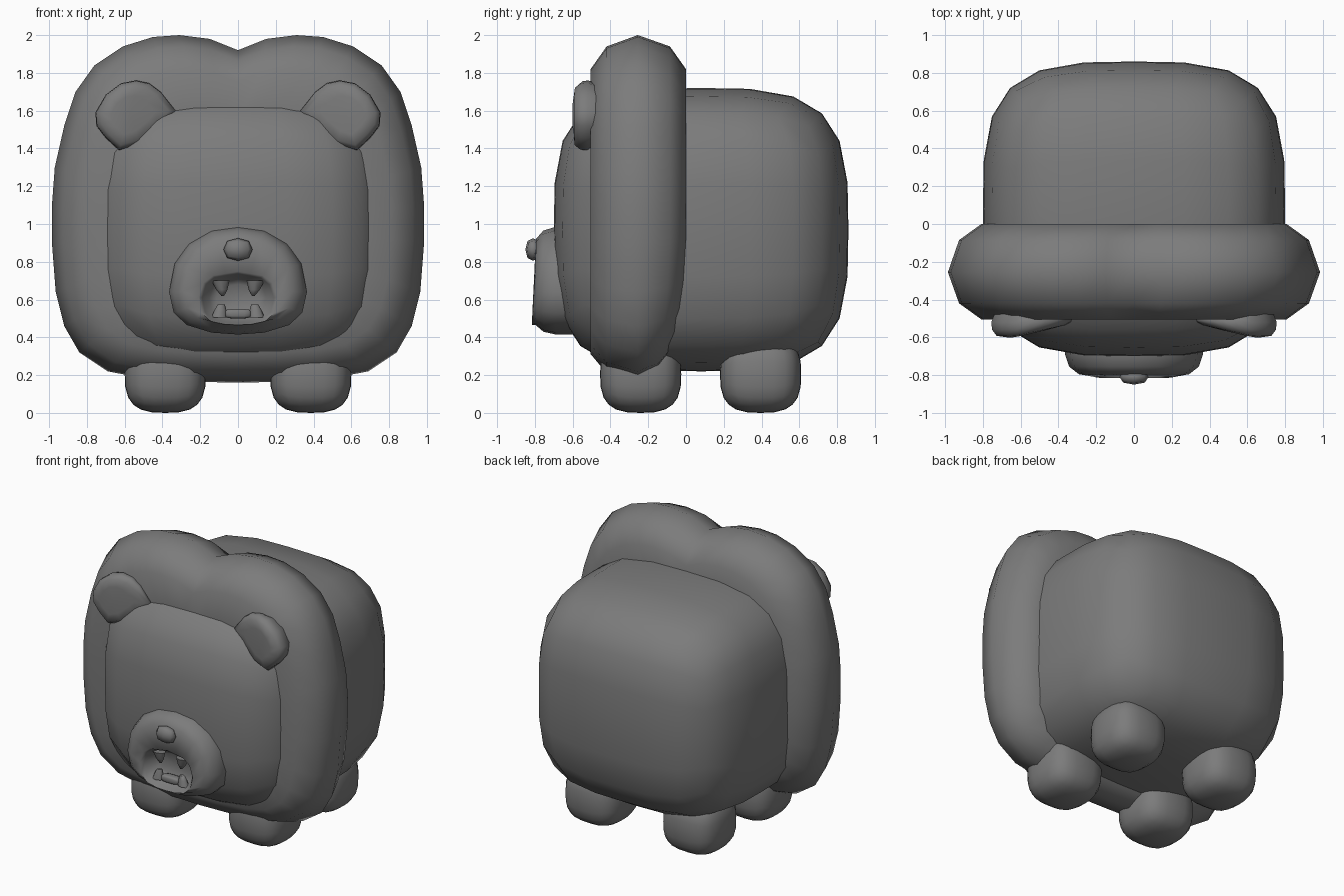
import bpy, bmesh, math
from mathutils import Vector

if "Cube" in bpy.data.objects:
    bpy.data.objects.remove(bpy.data.objects["Cube"])

mat = bpy.data.materials.new("dark_grey")
mat.diffuse_color = (0.2, 0.2, 0.2, 1)
mat.use_nodes = True
mat.node_tree.nodes["Principled BSDF"].inputs["Base Color"].default_value = mat.diffuse_color


def finish(name, bm):
    bmesh.ops.recalc_face_normals(bm, faces=bm.faces)
    me = bpy.data.meshes.new(name)
    bm.to_mesh(me)
    bm.free()
    me.materials.append(mat)
    ob = bpy.data.objects.new(name, me)
    bpy.context.collection.objects.link(ob)
    bpy.ops.object.select_all(action='DESELECT')
    ob.select_set(True)
    bpy.context.view_layer.objects.active = ob
    bpy.ops.object.shade_smooth_by_angle(angle=math.radians(70))
    return ob


def rounded_box(name, centre, half, power, cuts):
    """Cube grid pushed onto a superellipsoid."""
    bm = bmesh.new()
    bmesh.ops.create_cube(bm, size=2)
    bmesh.ops.subdivide_edges(bm, edges=bm.edges[:], cuts=cuts, use_grid_fill=True)
    for v in bm.verts:
        n = sum(abs(c) ** power for c in v.co) ** (1 / power)
        v.co = Vector([v.co[i] / n * half[i] + centre[i] for i in range(3)])
    return finish(name, bm)


def loft(name, rings):
    """Skin closed rings of equal length and cap both ends."""
    bm = bmesh.new()
    vs = [[bm.verts.new(p) for p in r] for r in rings]
    n = len(vs[0])
    for a, b in zip(vs, vs[1:]):
        for i in range(n):
            j = (i + 1) % n
            bm.faces.new((a[i], a[j], b[j], b[i]))
    for end in (vs[0], vs[-1]):
        c = bm.verts.new(sum((v.co for v in end), Vector()) / n)
        for i in range(n):
            bm.faces.new((end[i], end[(i + 1) % n], c))
    return finish(name, bm)


def mirrored(half):
    """Complete a right half outline that starts and ends on x = 0."""
    return half + [(-x, z) for x, z in half[-2:0:-1]]


def scaled(outline, s, cx, cz):
    return [(cx + (x - cx) * s, cz + (z - cz) * s) for x, z in outline]


def at_y(outline, y):
    return [(x, y, z) for x, z in outline]


# body
rounded_box("body", (0, 0.08, 0.97), (0.8, 0.78, 0.75), 3.5, 5)

# mane: heart-topped ring, thinner at the bottom rear
mane = mirrored([(0, 1.92), (0.15, 1.98), (0.31, 2.0), (0.45, 1.99), (0.61, 1.94),
                 (0.76, 1.84), (0.86, 1.70), (0.92, 1.52), (0.97, 1.30), (0.985, 1.1),
                 (0.985, 0.9), (0.965, 0.64), (0.92, 0.46), (0.84, 0.32), (0.69, 0.22),
                 (0.48, 0.18), (0.25, 0.165), (0, 0.16)])
rings = []
for s, dy in ((0.6, -0.25), (0.82, -0.25), (0.94, -0.165), (1, 0),
              (0.94, 0.17), (0.82, 0.255), (0.6, 0.255)):
    ring = []
    for x, z in scaled(mane, s, 0, 1.0):
        d = dy * (1 - 0.4 * max(0, (1 - z) / 0.8) ** 2) if dy > 0 else dy
        ring.append((x, -0.255 + d, z))
    rings.append(ring)
loft("mane", rings)

# feet
for sx, side in ((-1, "left"), (1, "right")):
    for y, end in ((-0.24, "front"), (0.395, "back")):
        rounded_box(f"{end}_{side}_foot", (sx * 0.385, y, 0.205),
                    (0.215, 0.215, 0.205), 2.9, 5)

# ears: flattened pads, thicker towards the outer edge
ear = [(0.33, 1.60), (0.41, 1.70), (0.47, 1.745), (0.54, 1.76), (0.62, 1.745),
       (0.70, 1.685), (0.755, 1.59), (0.75, 1.52), (0.70, 1.455), (0.63, 1.39),
       (0.52, 1.42), (0.40, 1.52)]
for sx, side in ((-1, "left"), (1, "right")):
    rings = []
    for s, depth in ((0.9, -0.3), (1.0, 0.2), (0.98, 0.6), (0.85, 0.92), (0.55, 1.0)):
        ring = []
        for x, z in scaled(ear, s, 0.57, 1.58):
            thick = 0.03 + 0.07 * min(1, max(0, (x - 0.33) / 0.3))
            ring.append((sx * x, -0.5 - thick * depth, z))
        rings.append(ring)
    loft(f"{side}_ear", rings)

# muzzle with a recessed open mouth
muzzle = mirrored([(0, 0.985), (0.14, 0.965), (0.26, 0.895), (0.335, 0.79),
                   (0.365, 0.64), (0.34, 0.53), (0.27, 0.465), (0.14, 0.425), (0, 0.415)])
mouth = mirrored([(0, 0.735), (0.06, 0.725), (0.12, 0.715), (0.165, 0.68),
                  (0.19, 0.61), (0.175, 0.535), (0.13, 0.495), (0.06, 0.48), (0, 0.478)])
loft("muzzle", [
    at_y(muzzle, -0.5),
    at_y(muzzle, -0.69),
    at_y(scaled(muzzle, 0.94, 0, 0.66), -0.755),
    at_y(scaled(muzzle, 0.80, 0, 0.66), -0.795),
    [(x, -0.815 + 0.05 * max(0, z - 0.5), z) for x, z in scaled(mouth, 1.1, 0, 0.6)],
    at_y(mouth, -0.785),
    at_y(scaled(mouth, 0.8, 0, 0.6), -0.72),
    at_y(scaled(mouth, 0.6, 0, 0.6), -0.70)])

# nose
rounded_box("nose", (0, -0.81, 0.865), (0.077, 0.04, 0.06), 2.3, 1)

# teeth: pointed upper pair, blunt lower pair and a bar between them
for sx, side in ((-1, "left"), (1, "right")):
    for label, x, z_root, z_tip, r0, r1 in (("upper", 0.093, 0.70, 0.62, 0.048, 0.008),
                                            ("lower", 0.10, 0.505, 0.575, 0.042, 0.018)):
        rings = []
        for t in (0, 0.6, 1):
            r = r0 + (r1 - r0) * t ** 1.5
            rings.append([(sx * (x - 0.012 * t) + r * math.cos(a),
                           -0.755 + 0.7 * r * math.sin(a),
                           z_root + (z_tip - z_root) * t)
                          for a in (k * math.pi / 4 for k in range(8))])
        loft(f"{label}_{side}_tooth", rings)
rounded_box("lower_teeth_bar", (0, -0.75, 0.525), (0.07, 0.03, 0.025), 4, 3)
